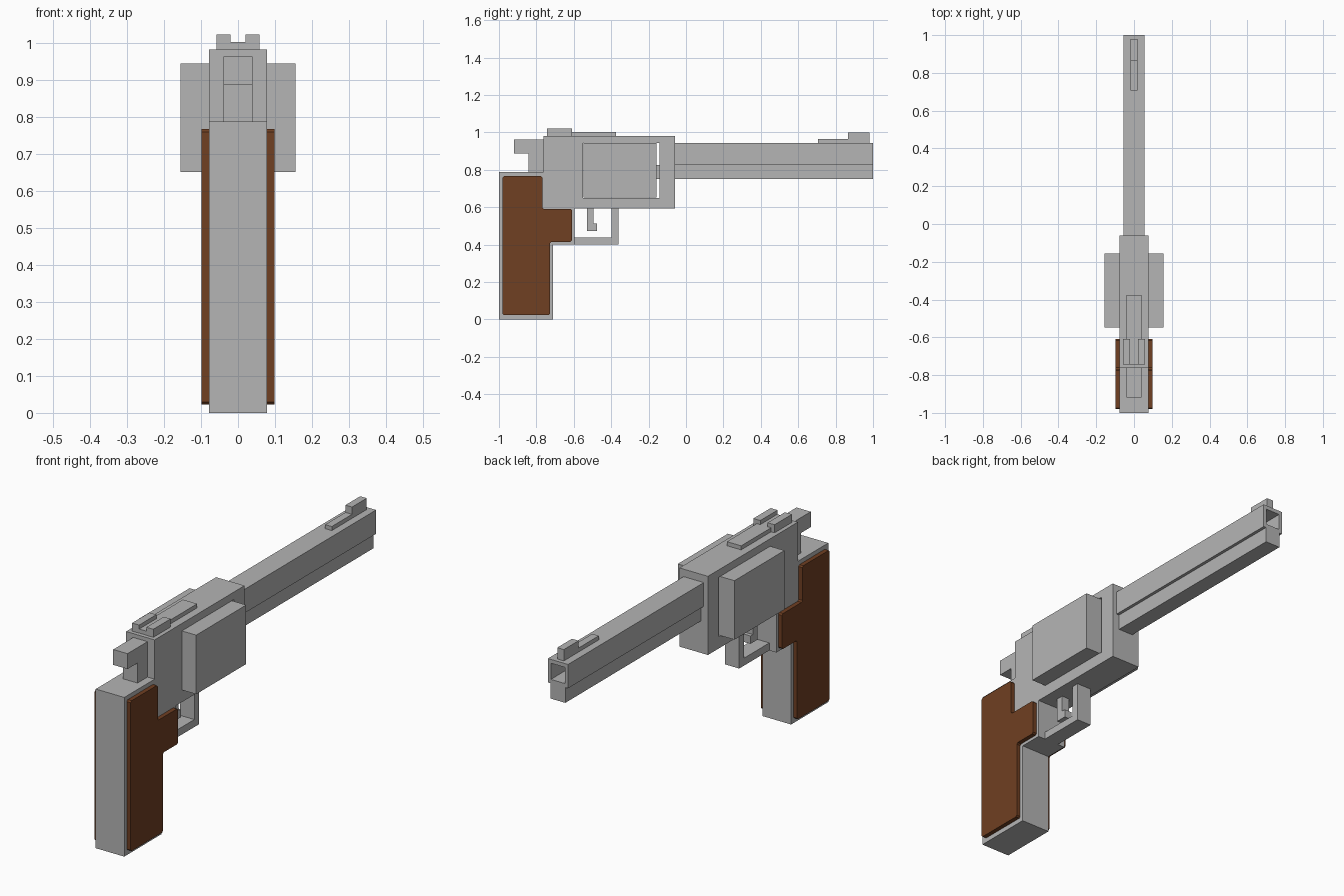
import bpy, bmesh

if "Cube" in bpy.data.objects:
    bpy.data.objects.remove(bpy.data.objects["Cube"])


def material(name, color):
    m = bpy.data.materials.new(name)
    m.diffuse_color = (*color, 1)
    m.use_nodes = True
    m.node_tree.nodes["Principled BSDF"].inputs["Base Color"].default_value = m.diffuse_color
    return m


STEEL = material("grey steel", (0.46, 0.46, 0.46))
WOOD = material("brown wood", (0.16, 0.05, 0.016))


def finish(name, bm, mat):
    bmesh.ops.recalc_face_normals(bm, faces=bm.faces)
    me = bpy.data.meshes.new(name)
    bm.to_mesh(me)
    bm.free()
    me.materials.append(mat)
    ob = bpy.data.objects.new(name, me)
    bpy.context.collection.objects.link(ob)
    return ob


def prism(name, pts, x0, x1, mat=STEEL, corner=0):
    """Side profile of (y, z) points extruded from x0 to x1."""
    bm = bmesh.new()
    face = bm.faces.new([bm.verts.new((x0, y, z)) for y, z in pts])
    ext = bmesh.ops.extrude_face_region(bm, geom=[face])["geom"]
    vs = [v for v in ext if isinstance(v, bmesh.types.BMVert)]
    bmesh.ops.translate(bm, verts=vs, vec=(x1 - x0, 0, 0))
    if corner:
        edges = [e for e in bm.edges if abs(e.verts[0].co.x - e.verts[1].co.x) > 1e-4]
        bmesh.ops.bevel(bm, geom=edges, offset=corner, segments=1, affect='EDGES')
    return finish(name, bm, mat)


def rect(a0, a1, b0, b1):
    return [(a0, b0), (a1, b0), (a1, b1), (a0, b1)]


def ring(name, outer, inner, lo, hi, place):
    """Rectangular tube; place(a, b, t) maps the section to 3D."""
    bm = bmesh.new()
    loops = [[bm.verts.new(place(a, b, t)) for a, b in sec]
             for sec, t in ((outer, lo), (outer, hi), (inner, hi), (inner, lo))]
    for k in range(4):
        p, q = loops[k], loops[(k + 1) % 4]
        for i in range(4):
            j = (i + 1) % 4
            bm.faces.new((p[i], p[j], q[j], q[i]))
    return finish(name, bm, STEEL)


# Grip frame and wooden side plates
prism("grip_frame", [(-1, 0), (-0.71, 0), (-0.71, 0.4), (-0.595, 0.4), (-0.595, 0.592),
                     (-0.763, 0.592), (-0.763, 0.787), (-1, 0.787)], -0.078, 0.078)
plate = [(-0.98, 0.023), (-0.727, 0.023), (-0.727, 0.415), (-0.61, 0.415), (-0.61, 0.59),
         (-0.768, 0.59), (-0.768, 0.766), (-0.98, 0.766)]
for side, s in (("right", 1), ("left", -1)):
    prism(f"grip_plate_{side}", plate, s * 0.077, s * 0.099, WOOD, 0.007)

# Main frame with open window, cylinder block and its axle
ring("main_frame", rect(-0.763, -0.06, 0.592, 0.981), rect(-0.55, -0.141, 0.65, 0.944),
     -0.078, 0.078, lambda a, b, t: (t, a, b))
prism("cylinder", rect(-0.548, -0.157, 0.651, 0.943), -0.155, 0.155)
prism("cylinder_axle", rect(-0.16, -0.138, 0.75, 0.826), -0.04, 0.04)

# Hollow barrel and rib below it
ring("barrel", rect(-0.055, 0.055, 0.826, 0.944), rect(-0.039, 0.039, 0.845, 0.925),
     -0.06, 1.0, lambda a, b, t: (a, t, b))
prism("under_rib", rect(-0.06, 1.0, 0.75, 0.826), -0.04, 0.04)

# Front sight and ramp
prism("front_sight", [(0.707, 0.944), (0.98, 0.944), (0.98, 1.0), (0.865, 1.0),
                      (0.865, 0.964), (0.707, 0.964)], -0.018, 0.018)

# Rear sight: strip plus two posts
prism("sight_strip", rect(-0.743, -0.375, 0.981, 1.001), -0.039, 0.039)
for side, s in (("right", 1), ("left", -1)):
    prism(f"rear_sight_{side}", rect(-0.744, -0.609, 0.981, 1.021), s * 0.02, s * 0.058)

# Hammer
prism("hammer", [(-0.763, 0.787), (-0.763, 0.962), (-0.919, 0.962), (-0.919, 0.886),
                 (-0.841, 0.886), (-0.841, 0.787)], -0.039, 0.039)

# Trigger and guard
prism("trigger", [(-0.53, 0.592), (-0.53, 0.473), (-0.475, 0.473), (-0.475, 0.512),
                  (-0.494, 0.512), (-0.494, 0.592)], -0.02, 0.02)
prism("trigger_guard", [(-0.595, 0.4), (-0.36, 0.4), (-0.36, 0.592), (-0.397, 0.592),
                        (-0.397, 0.437), (-0.595, 0.437)], -0.039, 0.039)
